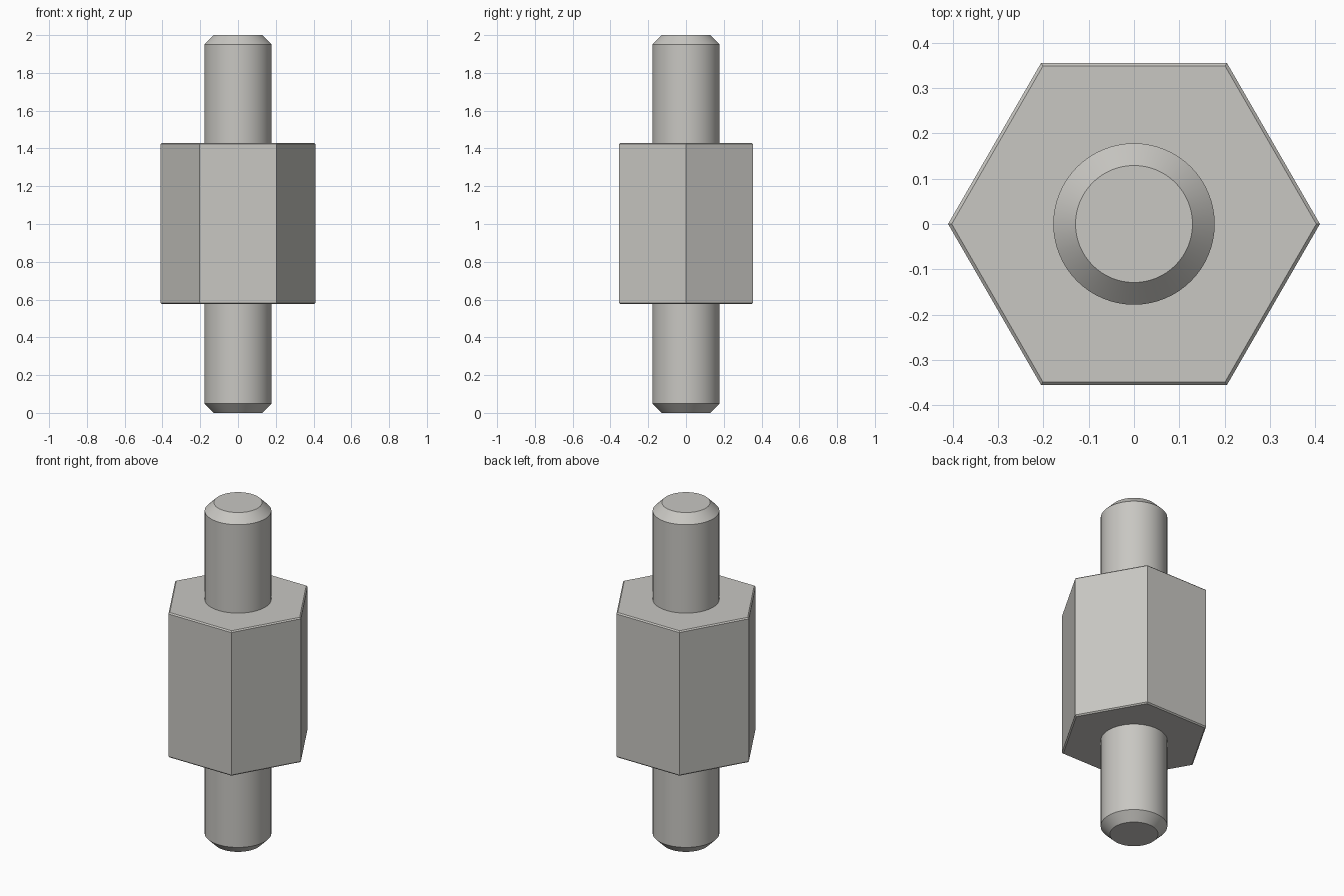
import bpy
import bmesh
import math

# Remove the default cube
cube = bpy.data.objects.get("Cube")
if cube:
    bpy.data.objects.remove(cube, do_unlink=True)

# Single metal colour
metal = bpy.data.materials.new("light_grey_metal")
metal.use_nodes = True
colour = (0.58, 0.57, 0.54, 1.0)
metal.diffuse_color = colour
metal.node_tree.nodes["Principled BSDF"].inputs["Base Color"].default_value = colour


def chamfered_prism(name, sides, radius, tip_radius, bottom, top, chamfer, smooth):
    """Upright prism with both end rims chamfered, built as stacked rings."""
    bm = bmesh.new()
    profile = [(tip_radius, bottom), (radius, bottom + chamfer),
               (radius, top - chamfer), (tip_radius, top)]
    rings = []
    for r, z in profile:
        angles = [math.tau * i / sides for i in range(sides)]
        rings.append([bm.verts.new((r * math.cos(a), r * math.sin(a), z)) for a in angles])
    for low, high in zip(rings, rings[1:]):
        for i in range(sides):
            j = (i + 1) % sides
            bm.faces.new((low[i], low[j], high[j], high[i]))
    bm.faces.new(rings[0][::-1])
    bm.faces.new(rings[-1])
    mesh = bpy.data.meshes.new(name)
    bm.to_mesh(mesh)
    bm.free()
    mesh.materials.append(metal)
    obj = bpy.data.objects.new(name, mesh)
    bpy.context.collection.objects.link(obj)
    if smooth:
        bpy.ops.object.select_all(action="DESELECT")
        obj.select_set(True)
        bpy.context.view_layer.objects.active = obj
        bpy.ops.object.shade_smooth_by_angle(angle=math.radians(30))
    return obj


# Hexagonal body with a fine edge break
chamfered_prism("hex_body", 6, 0.41, 0.402, 0.576, 1.43, 0.007, False)

# Studs above and below, meeting the body faces, with chamfered tips
stud = dict(sides=64, radius=0.178, tip_radius=0.129, chamfer=0.049, smooth=True)
chamfered_prism("upper_stud", bottom=1.3, top=2.0, **stud)
chamfered_prism("lower_stud", bottom=0.0, top=0.7, **stud)
